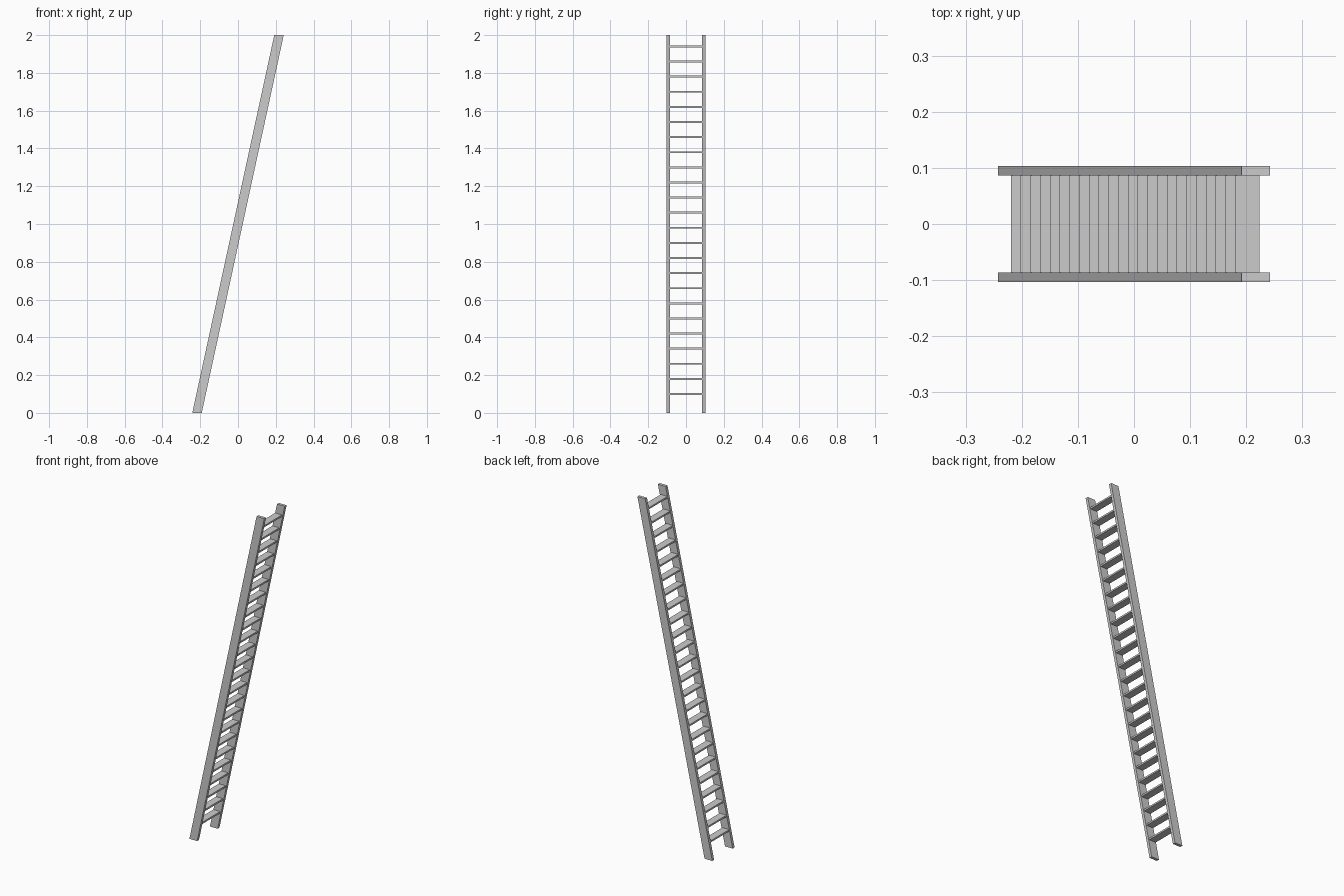
import bpy
import bmesh

# Remove the default cube
cube = bpy.data.objects.get("Cube")
if cube:
    bpy.data.objects.remove(cube, do_unlink=True)

HEIGHT = 2.0
LEAN = 0.434        # sideways travel of the rails from foot to top
RAIL_WIDTH = 0.05
RAIL_IN, RAIL_OUT = 0.086, 0.103
TREAD_DEPTH = 0.044
TREAD_THICK = 0.01
TREAD_COUNT = 24
TREAD_STEP = 0.08

grey = bpy.data.materials.new("light_grey")
grey.use_nodes = True
colour = (0.6, 0.6, 0.6, 1)
grey.diffuse_color = colour
grey.node_tree.nodes["Principled BSDF"].inputs["Base Color"].default_value = colour


def extrude_profile(name, profile, y0, y1):
    """Extrude an outline in the xz plane from y0 to y1."""
    bm = bmesh.new()
    face = bm.faces.new([bm.verts.new((x, y0, z)) for x, z in profile])
    result = bmesh.ops.extrude_face_region(bm, geom=[face])
    moved = [v for v in result["geom"] if isinstance(v, bmesh.types.BMVert)]
    bmesh.ops.translate(bm, verts=moved, vec=(0, y1 - y0, 0))
    bmesh.ops.recalc_face_normals(bm, faces=bm.faces)
    mesh = bpy.data.meshes.new(name)
    bm.to_mesh(mesh)
    bm.free()
    mesh.materials.append(grey)
    obj = bpy.data.objects.new(name, mesh)
    bpy.context.collection.objects.link(obj)
    return obj


def rail_edge(z):
    """Low-x edge of the leaning rails at height z."""
    return -(LEAN + RAIL_WIDTH) / 2 + LEAN * z / HEIGHT


# Leaning side rails, cut level at foot and top
foot, top = rail_edge(0), rail_edge(HEIGHT)
outline = [(foot, 0), (foot + RAIL_WIDTH, 0), (top + RAIL_WIDTH, HEIGHT), (top, HEIGHT)]
extrude_profile("front_rail", outline, -RAIL_OUT, -RAIL_IN)
extrude_profile("back_rail", outline, RAIL_IN, RAIL_OUT)

# Level treads between the rails
for i in range(TREAD_COUNT):
    z = 0.1 + i * TREAD_STEP
    x = rail_edge(z) + 0.001
    low, high = z - TREAD_THICK / 2, z + TREAD_THICK / 2
    tread = [(x, low), (x + TREAD_DEPTH, low), (x + TREAD_DEPTH, high), (x, high)]
    extrude_profile(f"tread_{i + 1:02d}", tread, -RAIL_IN, RAIL_IN)
